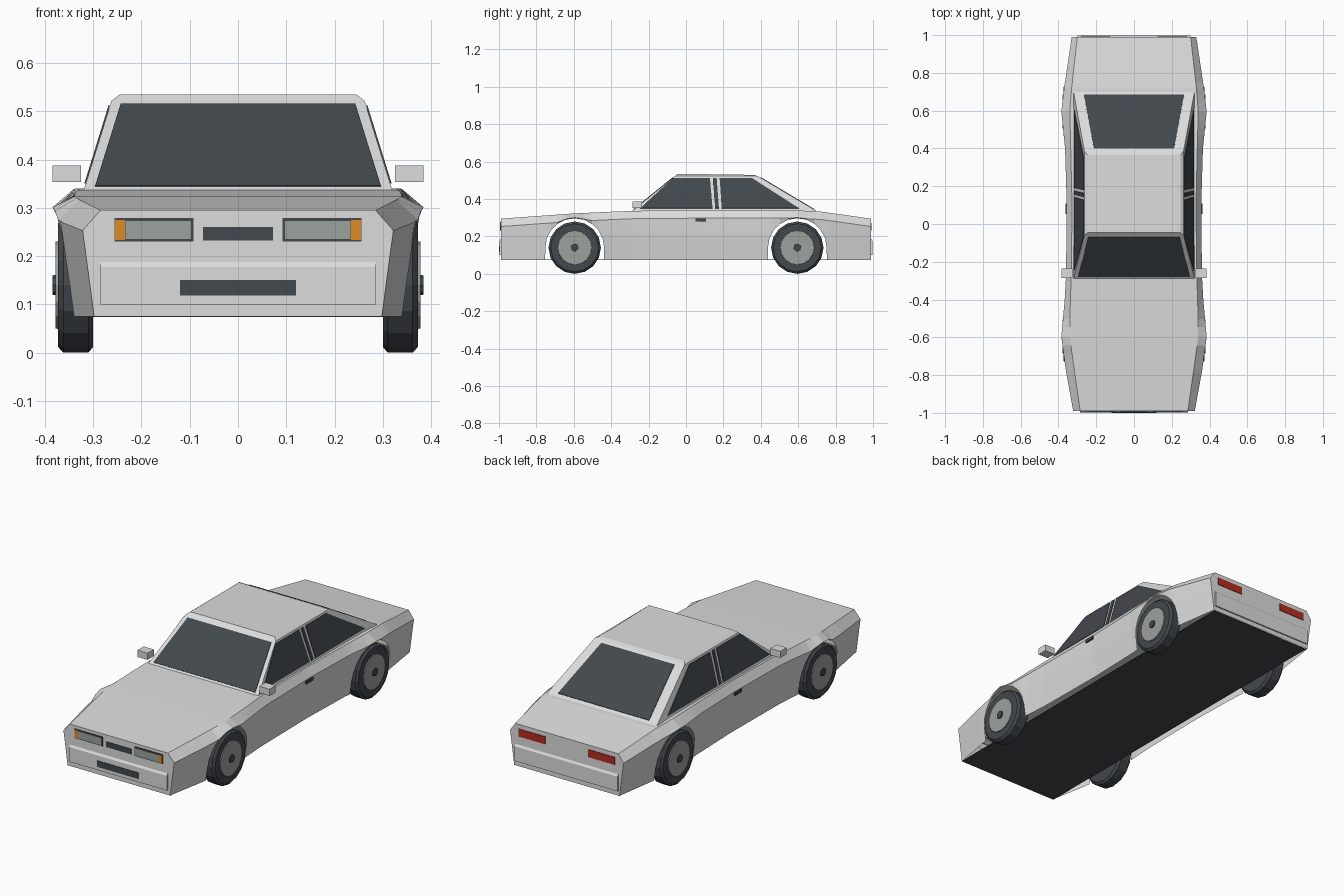
import bpy, bmesh, math
from mathutils import Vector

if "Cube" in bpy.data.objects:
    bpy.data.objects.remove(bpy.data.objects["Cube"])


def material(name, r, g, b):
    m = bpy.data.materials.new(name)
    m.use_nodes = True
    m.diffuse_color = (r, g, b, 1)
    bsdf = m.node_tree.nodes["Principled BSDF"]
    bsdf.inputs["Base Color"].default_value = (r, g, b, 1)
    bsdf.inputs["Roughness"].default_value = 0.7
    return m


PAINT = material("light_grey_paint", 0.72, 0.72, 0.72)
DARK = material("dark_glass_and_rubber", 0.055, 0.065, 0.075)
METAL = material("mid_grey_metal", 0.33, 0.36, 0.34)
ORANGE = material("orange_lens", 0.72, 0.26, 0.02)
RED = material("red_lens", 0.45, 0.025, 0.015)


def finish(name, bm, mat):
    bmesh.ops.remove_doubles(bm, verts=bm.verts, dist=0.0005)
    bmesh.ops.recalc_face_normals(bm, faces=bm.faces)
    me = bpy.data.meshes.new(name)
    bm.to_mesh(me)
    bm.free()
    me.materials.append(mat)
    ob = bpy.data.objects.new(name, me)
    bpy.context.scene.collection.objects.link(ob)
    return ob


def loft(name, rings, mat, closed=True, caps=True):
    """Skin a list of equal-length point rings."""
    bm = bmesh.new()
    rows = [[bm.verts.new(p) for p in ring] for ring in rings]
    n = len(rows[0])
    for a, b in zip(rows, rows[1:]):
        for i in range(n if closed else n - 1):
            j = (i + 1) % n
            bm.faces.new((a[i], a[j], b[j], b[i]))
    if caps:
        bm.faces.new(rows[0])
        bm.faces.new(rows[-1])
    return finish(name, bm, mat)


def plate(name, pts, out, mat, t=0.003):
    """Thin flat plate lying on a surface, raised towards direction out."""
    pts = [Vector(p) for p in pts]
    n = (pts[1] - pts[0]).cross(pts[2] - pts[0]).normalized()
    if n.dot(Vector(out)) < 0:
        n = -n
    return loft(name, [[p - n * 0.001 for p in pts], [p + n * t for p in pts]], mat)


def end_rect(name, x0, x1, z0, z1, y, mat, t=0.003):
    pts = [(x0, y, z0), (x1, y, z0), (x1, y, z1), (x0, y, z1)]
    return plate(name, pts, (0, y, 0), mat, t)


def box(name, x0, x1, y0, y1, z0, z1, mat):
    rings = [[(x0, y0, z), (x1, y0, z), (x1, y1, z), (x0, y1, z)] for z in (z0, z1)]
    return loft(name, rings, mat)


def side_name(s):
    return "left" if s > 0 else "right"


# Body shell: hollow loft along y whose lower edge rises over the wheels
FLOOR, AXLE, HUB_Z, ARCH = 0.075, 0.595, 0.14, 0.157
KEYS = [  # y, shoulder half width, outer half width, top height
    (-0.99, 0.285, 0.322, 0.295), (-0.78, 0.315, 0.36, 0.31),
    (-0.6, 0.34, 0.385, 0.323), (-0.4, 0.337, 0.367, 0.332),
    (-0.28, 0.332, 0.36, 0.337), (0.1, 0.328, 0.356, 0.34),
    (0.4, 0.335, 0.365, 0.34), (0.6, 0.34, 0.385, 0.339),
    (0.72, 0.33, 0.37, 0.333), (0.99, 0.3, 0.33, 0.295)]


def section(y, lower):
    for a, b in zip(KEYS, KEYS[1:]):
        if a[0] <= y <= b[0]:
            f = (y - a[0]) / (b[0] - a[0])
            shoulder, outer, top = (p + (q - p) * f for p, q in zip(a[1:], b[1:]))
            break
    belt = max(top - 0.042, lower + 0.004)
    mid = max(0.21, lower)
    tuck = 0.018 * (mid - lower) / 0.135
    half = [(shoulder, top), (outer, belt), (outer - 0.006, mid), (outer - 0.006 - tuck, lower)]
    right = [(-x, y, z) for x, z in reversed(half)]
    return right + [(x, y, z) for x, z in half]


stations = [(k[0], FLOOR) for k in KEYS if abs(abs(k[0]) - AXLE) > ARCH]
for axle in (-AXLE, AXLE):
    for i in range(11):
        a = math.pi * i / 10
        stations.append((axle - ARCH * math.cos(a), HUB_Z + ARCH * math.sin(a)))
    stations += [(axle - ARCH - 0.001, FLOOR), (axle + ARCH + 0.001, FLOOR)]
loft("body_shell", [section(y, z) for y, z in sorted(stations)], PAINT, closed=False)

# Underside
plate("floor", [(-0.3, -0.985, FLOOR), (0.3, -0.985, FLOOR),
                (0.3, 0.985, FLOOR), (-0.3, 0.985, FLOOR)], (0, 0, -1), DARK, 0.001)

# Bumpers
for name, s, w in (("front_bumper", -1, 0.285), ("rear_bumper", 1, 0.3)):
    prof = [(0.985, 0.195), (0.997, 0.177), (0.997, 0.1), (0.985, 0.1)]
    loft(name, [[(x, s * y, z) for y, z in prof] for x in (-w, w)], PAINT)

# Cabin
BASE_Z, ROOF_Z = 0.335, 0.522
BASE_X, ROOF_X = 0.32, 0.262
FRONT, REAR = (-0.29, -0.06), (0.7, 0.385)


def ring(x, y0, y1, z0, z1):
    return [(-x, y0, z0), (x, y0, z0), (x, y1, z1), (-x, y1, z1)]


loft("cabin", [ring(BASE_X, FRONT[0], REAR[0], BASE_Z, BASE_Z),
               ring(ROOF_X, FRONT[1], REAR[1], ROOF_Z, ROOF_Z),
               ring(0.245, -0.045, 0.365, 0.535, 0.529)], PAINT)


def rise(z, lo, hi):
    return lo + (hi - lo) * (z - BASE_Z) / (ROOF_Z - BASE_Z)


# Windscreen and rear window
for name, ys, low_x, high_x in (("windscreen", FRONT, 0.296, 0.243),
                                ("rear_window", REAR, 0.265, 0.212)):
    lo, hi = 0.344, 0.514
    plate(name, [(-low_x, rise(lo, *ys), lo), (low_x, rise(lo, *ys), lo),
                 (high_x, rise(hi, *ys), hi), (-high_x, rise(hi, *ys), hi)],
          (0, ys[0], 0.3), DARK)

# Side windows: low front, high front, high rear, low rear along y
SIDE_GLASS = {"front_door_glass": (-0.245, -0.07, 0.128, 0.142),
              "door_pillar_trim": (0.156, 0.143, 0.164, 0.176),
              "rear_side_glass": (0.191, 0.18, 0.352, 0.605)}
for s in (-1, 1):
    for name, ys in SIDE_GLASS.items():
        pts = [(s * rise(z, BASE_X, ROOF_X), y, z)
               for y, z in zip(ys, (0.35, 0.512, 0.512, 0.35))]
        plate(side_name(s) + "_" + name, pts, (s, 0, 0), DARK)

# Front details
end_rect("grille", -0.073, 0.073, 0.232, 0.26, -0.99, DARK)
end_rect("front_plate_panel", -0.12, 0.12, 0.118, 0.15, -0.997, DARK)
for s in (-1, 1):
    n = side_name(s)
    end_rect(n + "_headlamp_frame", s * 0.092, s * 0.256, 0.23, 0.279, -0.99, DARK)
    end_rect(n + "_headlamp_lens", s * 0.097, s * 0.233, 0.235, 0.273, -0.99, METAL, 0.005)
    end_rect(n + "_indicator", s * 0.234, s * 0.255, 0.233, 0.275, -0.99, ORANGE, 0.005)

    # Tail lamps, mirrors and door handles
    end_rect(n + "_tail_lamp", s * 0.125, s * 0.28, 0.232, 0.272, 0.99, RED)
    box(n + "_mirror", s * 0.325, s * 0.384, -0.287, -0.235, 0.353, 0.388, PAINT)
    box(n + "_door_handle", s * 0.345, s * 0.363, 0.052, 0.108, 0.279, 0.295, DARK)


# Wheels
def disc(name, s, y, profile, mat, sides=16):
    rings = [[(s * x, y + r * math.cos(math.tau * i / sides),
               HUB_Z + r * math.sin(math.tau * i / sides)) for i in range(sides)]
             for x, r in profile]
    return loft(name, rings, mat)


for s in (-1, 1):
    for end, y in (("front", -AXLE), ("rear", AXLE)):
        n = end + "_" + side_name(s)
        disc(n + "_tyre", s, y, [(0.3, 0.128), (0.31, 0.14), (0.362, 0.14), (0.373, 0.128)], DARK)
        disc(n + "_rim", s, y, [(0.36, 0.093), (0.378, 0.09)], METAL)
        disc(n + "_hub_cap", s, y, [(0.37, 0.022), (0.384, 0.02)], DARK, 8)
